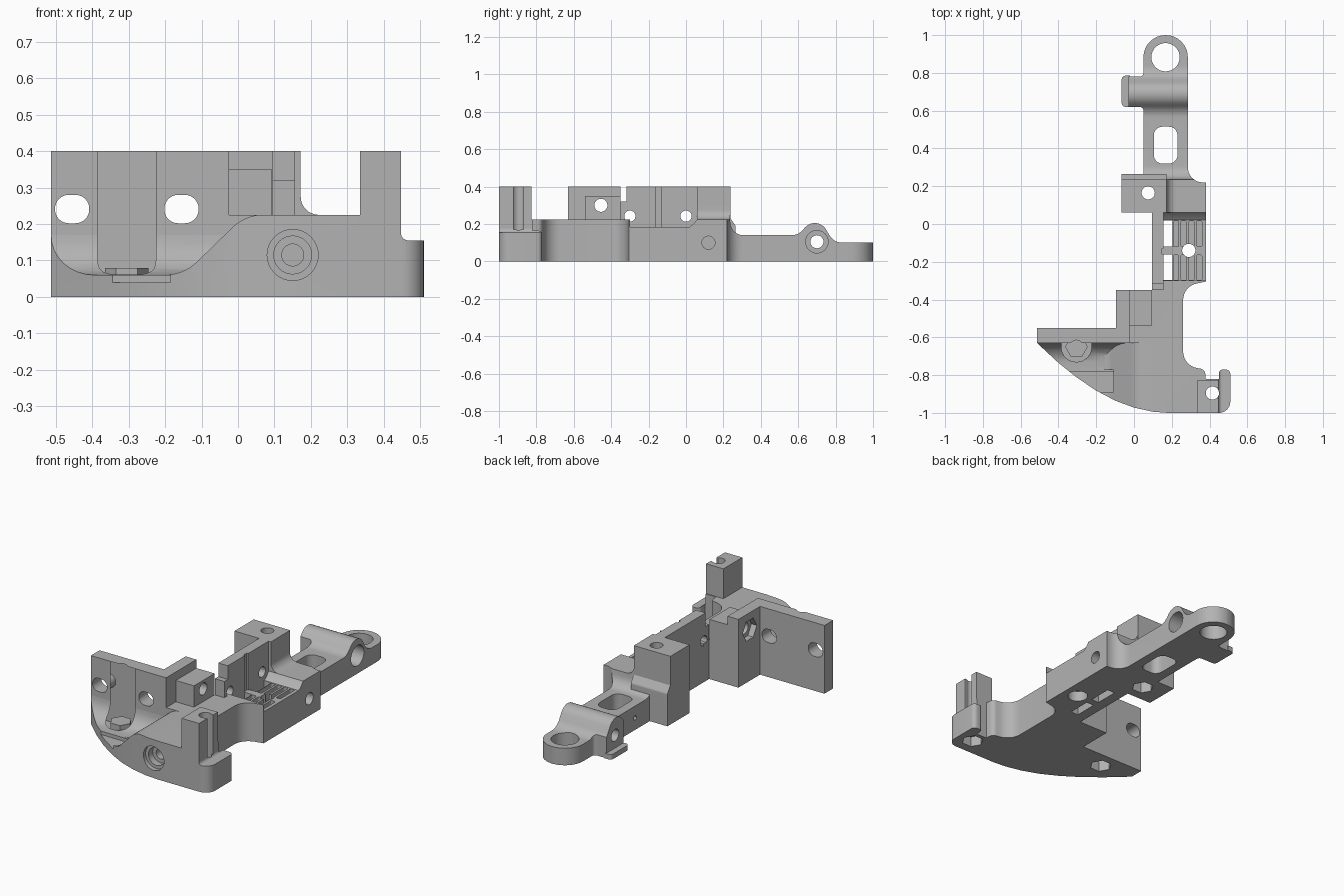
import bpy, bmesh, math
from mathutils import Vector

cube = bpy.data.objects.get("Cube")
if cube:
    bpy.data.objects.remove(cube, do_unlink=True)

grey = bpy.data.materials.new("plain grey")
grey.use_nodes = True
colour = (0.45, 0.45, 0.45, 1)
grey.diffuse_color = colour
grey.node_tree.nodes["Principled BSDF"].inputs["Base Color"].default_value = colour


def rounded(points, steps=8):
    """Replace every corner given as (u, v, radius) by an arc."""
    out = []
    for i, p in enumerate(points):
        corner = Vector(p[:2])
        if len(p) < 3:
            out.append(corner)
            continue
        a = (Vector(points[i - 1][:2]) - corner).normalized()
        b = (Vector(points[(i + 1) % len(points)][:2]) - corner).normalized()
        half = a.angle(b) / 2
        centre = corner + (a + b).normalized() * (p[2] / math.sin(half))
        start = corner + a * (p[2] / math.tan(half)) - centre
        end = corner + b * (p[2] / math.tan(half)) - centre
        turn = math.atan2(start.x * end.y - start.y * end.x, start.dot(end))
        for k in range(steps + 1):
            t = turn * k / steps
            c, s = math.cos(t), math.sin(t)
            out.append(centre + Vector((start.x * c - start.y * s, start.x * s + start.y * c)))
    return out


def prism(name, points, axis, low, high):
    """Extrude a profile along an axis."""
    place = {"x": lambda u, v, w: (w, u, v),
             "y": lambda u, v, w: (u, w, v),
             "z": lambda u, v, w: (u, v, w)}[axis]
    bm = bmesh.new()
    flat = rounded(points)
    bottom = [bm.verts.new(place(p.x, p.y, low)) for p in flat]
    top = [bm.verts.new(place(p.x, p.y, high)) for p in flat]
    bm.faces.new(bottom)
    bm.faces.new(top)
    for i in range(len(flat)):
        bm.faces.new((bottom[i - 1], bottom[i], top[i], top[i - 1]))
    bmesh.ops.remove_doubles(bm, verts=bm.verts, dist=0.0001)
    bmesh.ops.recalc_face_normals(bm, faces=bm.faces)
    mesh = bpy.data.meshes.new(name)
    bm.to_mesh(mesh)
    bm.free()
    mesh.materials.append(grey)
    obj = bpy.data.objects.new(name, mesh)
    bpy.context.collection.objects.link(obj)
    return obj


def rect(u0, u1, v0, v1, r=None):
    corners = [(u0, v0), (u1, v0), (u1, v1), (u0, v1)]
    return [c + (r,) for c in corners] if r else corners


def box(x0, x1, y0, y1, z0, z1):
    return prism("box", rect(x0, x1, y0, y1), "z", z0, z1)


def rod(axis, u, v, r, low, high, sides=32):
    ring = [(u + r * math.cos(math.tau * i / sides), v + r * math.sin(math.tau * i / sides))
            for i in range(sides)]
    return prism("rod", ring, axis, low, high)


def combine(obj, operation, *tools):
    for tool in tools:
        mod = obj.modifiers.new("combine", "BOOLEAN")
        mod.operation = operation
        mod.solver = "EXACT"
        mod.object = tool
        bpy.context.view_layer.objects.active = obj
        bpy.ops.object.modifier_apply(modifier=mod.name)
        bpy.data.objects.remove(tool, do_unlink=True)
    return obj


def add(obj, *tools):
    return combine(obj, "UNION", *tools)


def cut(obj, *tools):
    return combine(obj, "DIFFERENCE", *tools)


def screw_hole(obj, x, y, nut_depth, top=0.5):
    """Vertical bore with a hexagonal nut pocket below."""
    cut(obj, rod("z", x, y, 0.035, -0.1, top), rod("z", x, y, 0.06, -0.1, nut_depth, 6))


# Front base: curved plan with a lowered floor on one side
plan = [(-0.513, -0.63), (-0.4, -0.735), (-0.3, -0.815), (-0.2, -0.882), (-0.1, -0.935),
        (0, -0.972), (0.1, -0.994), (0.18, -1), (0.51, -1, 0.06), (0.51, -0.77, 0.025),
        (0.45, -0.77, 0.02), (0.45, -0.82), (0.38, -0.82), (0.375, -0.77, 0.03),
        (0.26, -0.75, 0.09), (0.26, -0.33, 0.09), (0.38, -0.305), (0.38, -0.3),
        (0.095, -0.3), (0.095, -0.35), (-0.095, -0.35), (-0.095, -0.55), (-0.513, -0.55)]
base = prism("front_base", plan, "z", 0, 0.225)
cut(base,
    prism("floor", [(-0.6, 0.06), (-0.15, 0.06, 0.13), (0.02, 0.225, 0.12),
                    (0.12, 0.226), (0.12, 0.5), (-0.6, 0.5)], "y", -1.1, -0.63),
    prism("step", [(0.447, 0.155, 0.02), (0.6, 0.155), (0.6, 0.5), (0.447, 0.5)], "y", -1.1, -0.7),
    box(-0.35, -0.09, -0.89, -0.77, 0.04, 0.1))
# Curved foot of the upright plate, trimmed to the plan
fillet = prism("fillet", [(-0.6, 0.03), (-0.6, 0.2), (-0.63, 0.2), (-0.63, 0.06, 0.11),
                          (-0.78, 0.06), (-0.78, 0.03)], "x", -0.513, 0.02)
combine(fillet, "INTERSECT", prism("trim", plan, "z", 0, 0.4))
add(base, fillet,
    box(-0.513, -0.025, -0.63, -0.55, 0, 0.4),
    box(-0.095, -0.025, -0.56, -0.35, 0, 0.4),
    box(-0.03, 0.093, -0.54, -0.35, 0.1, 0.35),
    prism("boss", [(-0.385, -0.6), (-0.385, -0.73, 0.079), (-0.225, -0.73, 0.079),
                   (-0.225, -0.6)], "z", 0.02, 0.4),
    box(0.335, 0.447, -1, -0.825, 0.1, 0.4))
for x in (-0.455, -0.155):
    cut(base, prism("slot", rect(x - 0.047, x + 0.047, 0.202, 0.28, 0.038), "y", -0.8, -0.5))
screw_hole(base, -0.305, -0.65, 0.08)
screw_hole(base, 0.415, -0.895, 0.06)
cut(base,
    box(0.415, 0.5, -0.922, -0.868, 0.17, 0.5),
    rod("x", -0.455, 0.3, 0.035, -0.2, 0.2),
    rod("x", -0.455, 0.3, 0.065, -0.2, -0.06, 6))
for radius, depth in ((0.07, -0.97), (0.052, -0.93), (0.03, -0.75)):
    cut(base, rod("y", 0.15, 0.115, radius, -1.1, depth))

# Centre section: slotted tray with an upright wall
tray = box(0.095, 0.38, -0.3, 0.06, 0, 0.185)
tray.name = "centre_tray"
add(tray,
    box(0.095, 0.157, -0.318, 0.06, 0.1, 0.4),
    box(0.095, 0.157, -0.35, -0.3, 0.1, 0.32),
    prism("ramp", [(0, 0.17), (0.06, 0.17), (0.06, 0.225), (0.04, 0.2)], "x", 0.15, 0.38))
for y0, y1 in ((-0.297, -0.165), (-0.12, 0.015)):
    cut(tray, box(0.157, 0.205, y0, y1 + 0.003, -0.1, 0.3))
    for i in range(4):
        x = 0.222 + i * 0.041
        cut(tray, prism("slot", rect(x - 0.014, x + 0.014, y0, y1, 0.006), "z", 0.13, 0.3))
for y in (-0.3, 0):
    cut(tray, rod("x", y, 0.242, 0.03, 0, 0.3))
cut(tray, box(0.147, 0.2, -0.16, -0.13, 0.185, 0.5),
    rod("z", 0.29, -0.14, 0.035, -0.1, 0.3),
    rod("z", 0.29, -0.14, 0.055, -0.1, 0.06))

# Rear arm: plan trimmed by its side profile
arm = prism("rear_arm", [(0.05, 0.06), (0.38, 0.06), (0.38, 0.22), (0.285, 0.22, 0.08),
                         (0.285, 1, 0.117), (0.05, 1, 0.117), (0.05, 0.78, 0.02),
                         (-0.03, 0.78), (-0.03, 0.62), (0.05, 0.62, 0.02)], "z", 0, 0.4)
combine(arm, "INTERSECT", prism("profile", [
    (0, 0), (1.1, 0), (1.1, 0.1), (0.79, 0.1, 0.08), (0.7, 0.255, 0.07), (0.6, 0.14, 0.08),
    (0.245, 0.14, 0.07), (0.235, 0.225), (0, 0.225)], "x", -0.2, 0.5))
# Pillar, its curved foot and the small lip
add(arm,
    prism("pillar", [(0.06, 0), (0.265, 0), (0.265, 0.19, 0.02), (0.238, 0.23), (0.238, 0.4),
                     (0.06, 0.4)], "x", -0.065, 0.172),
    prism("foot", [(0.15, 0.2), (0.25, 0.2), (0.25, 0.225), (0.172, 0.225, 0.05),
                   (0.172, 0.3), (0.15, 0.3)], "y", 0.06, 0.235),
    prism("lip", [(-0.02, 0.62), (-0.02, 0.785), (-0.065, 0.785, 0.02),
                  (-0.065, 0.62, 0.02)], "z", 0, 0.03))
screw_hole(arm, 0.075, 0.165, 0.08)
cut(arm,
    rod("z", 0.167, 0.883, 0.075, -0.1, 0.3),
    prism("window", rect(0.105, 0.23, 0.32, 0.515, 0.045), "z", -0.1, 0.3),
    rod("x", 0.7, 0.105, 0.06, 0.2, 0.4),
    rod("x", 0.7, 0.105, 0.035, -0.2, 0.3),
    rod("x", 0.12, 0.1, 0.035, 0.25, 0.5))
for y in (0.4, 0.52):
    cut(arm, rod("x", y, 0.07, 0.014, 0, 0.08, 12))

# Smooth curves, crisp edges
for obj in (base, tray, arm):
    bpy.ops.object.select_all(action="DESELECT")
    obj.select_set(True)
    bpy.context.view_layer.objects.active = obj
    bpy.ops.object.shade_smooth_by_angle(angle=math.radians(30))
